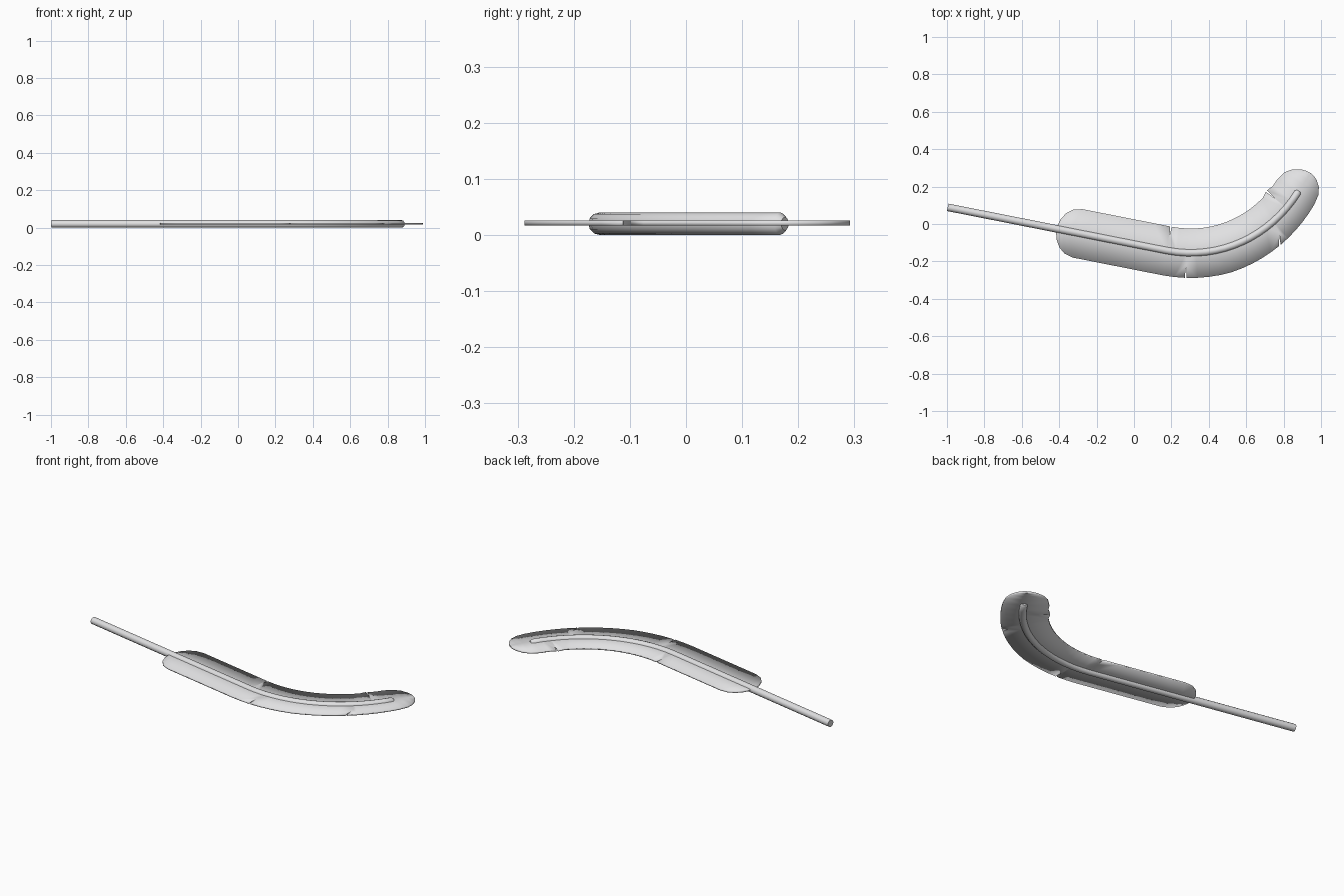
import bpy, bmesh, math
from mathutils import Vector
from mathutils.geometry import interpolate_bezier

cube = bpy.data.objects.get("Cube")
if cube:
    bpy.data.objects.remove(cube, do_unlink=True)

# Single pale grey colour
grey = bpy.data.materials.new("pale_grey")
grey.use_nodes = True
colour = (0.75, 0.75, 0.76, 1)
grey.diffuse_color = colour
grey.node_tree.nodes["Principled BSDF"].inputs["Base Color"].default_value = colour

# Centre line: a straight quill running into a bend
quill_end = Vector((-0.996, 0.089, 0))
bend_start = Vector((0.175, -0.142, 0))
tip = Vector((0.875, 0.168, 0))
bend = interpolate_bezier(bend_start, Vector((0.46, -0.197, 0)),
                          Vector((0.73, -0.065, 0)), tip, 17)
straight_dir = (bend_start - quill_end).normalized()
tip_dir = (bend[-1] - bend[-2]).normalized()


def make_object(name, bm):
    bmesh.ops.recalc_face_normals(bm, faces=bm.faces)
    mesh = bpy.data.meshes.new(name)
    bm.to_mesh(mesh)
    bm.free()
    mesh.materials.append(grey)
    obj = bpy.data.objects.new(name, mesh)
    bpy.context.collection.objects.link(obj)
    bpy.ops.object.select_all(action="DESELECT")
    obj.select_set(True)
    bpy.context.view_layer.objects.active = obj
    return obj


def tangents(points):
    last = len(points) - 1
    return [(points[min(i + 1, last)] - points[max(i - 1, 0)]).normalized()
            for i in range(last + 1)]


def side_of(t):
    return Vector((-t.y, t.x, 0))


# Shaft: round tube with a slightly tapered tip
def build_shaft(radius=0.02, sides=12):
    path = [quill_end] + bend + [tip + tip_dir * 0.01]
    bm = bmesh.new()
    rings = []
    for i, (p, t) in enumerate(zip(path, tangents(path))):
        r = radius * (0.6 if i == len(path) - 1 else 1)
        ring = []
        for k in range(sides):
            a = math.tau * k / sides
            offset = side_of(t) * math.cos(a) * r
            ring.append(bm.verts.new(p + offset + Vector((0, 0, radius + r * math.sin(a)))))
        rings.append(ring)
    for a, b in zip(rings, rings[1:]):
        for k in range(sides):
            n = (k + 1) % sides
            bm.faces.new((a[k], a[n], b[n], b[k]))
    bm.faces.new(rings[0])
    bm.faces.new(rings[-1])
    make_object("shaft", bm)
    bpy.ops.object.shade_smooth_by_angle(angle=math.radians(50))


# Vane: thin sheet of two half strips with rounded ends and small slits
def build_vane(thickness=0.009, bottom=0.0165):
    base = bend_start - straight_dir * 0.485
    steps = [math.sin(math.radians(a)) for a in (90, 80, 65, 45, 25)]
    path, taper = [], []
    for s in steps:
        path.append(base - straight_dir * 0.115 * s)
        taper.append(math.sqrt(max(0, 1 - s * s)))
    for k in range(5):
        path.append(base.lerp(bend_start, k / 5))
        taper.append(1)
    first = len(path)
    path += bend
    taper += [1] * len(bend)
    for s in reversed(steps):
        path.append(tip + tip_dir * 0.125 * s)
        taper.append(math.sqrt(max(0, 1 - s * s)))

    # Slits by side and station: depth and slant along the vane
    slits = {(1, first): (0.045, 0), (1, first + 14): (0.065, 0),
             (-1, first + 2): (0.07, 0), (-1, first + 11): (0.055, 0.04)}

    def half_width(side, i):
        if side > 0:
            return 0.14 if i == first + 14 else 0.13
        return 0.134 - 0.025 * min(1, max(0, (i - first - 6) / 10))

    bm = bmesh.new()
    lift = Vector((0, 0, bottom))
    mids = [bm.verts.new(p + lift) for p in path]
    dirs = tangents(path)
    last = len(path) - 1
    for side in (1, -1):
        before, after = [], []
        for i, (p, t) in enumerate(zip(path, dirs)):
            across = side_of(t) * side
            w = half_width(side, i) * taper[i]
            edge = p + lift + across * w
            if i in (0, last):
                before.append([])
                after.append([])
            elif (side, i) in slits:
                depth, slant = slits[side, i]
                inner = bm.verts.new(edge - across * depth + t * slant)
                before.append([inner, bm.verts.new(edge - t * 0.005)])
                after.append([inner, bm.verts.new(edge + t * 0.005)])
            else:
                v = bm.verts.new(edge)
                before.append([v])
                after.append([v])
        for i in range(last):
            bm.faces.new([mids[i], mids[i + 1]] + before[i + 1] + after[i][::-1])

    grown = bmesh.ops.extrude_face_region(bm, geom=bm.faces[:], use_keep_orig=True)
    top = [g for g in grown["geom"] if isinstance(g, bmesh.types.BMVert)]
    bmesh.ops.translate(bm, verts=top, vec=(0, 0, thickness))
    make_object("vane", bm)
    bpy.ops.object.shade_smooth()


build_shaft()
build_vane()
